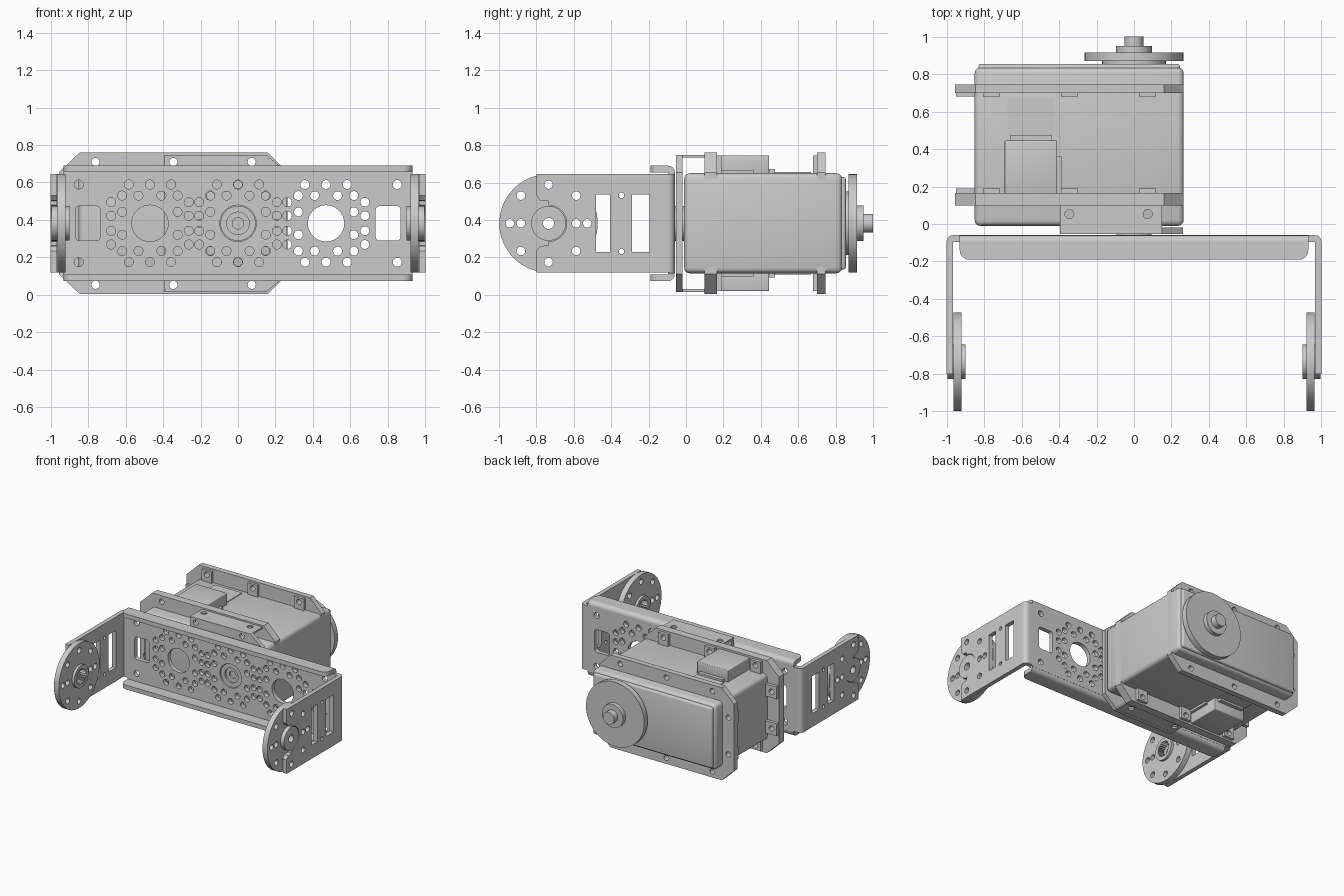
import bpy, bmesh
from math import sin, cos, pi, radians
from mathutils import Matrix, Vector

if "Cube" in bpy.data.objects:
    bpy.data.objects.remove(bpy.data.objects["Cube"])

ZC = 0.382  # height of the common centre line


def finish(name, mesh):
    for p in mesh.polygons:
        p.use_smooth = True
    mesh.set_sharp_from_angle(angle=radians(32))
    ob = bpy.data.objects.new(name, mesh)
    bpy.context.collection.objects.link(ob)
    return ob


def circle(u, v, r, n=20):
    return [(u + r * cos(2 * pi * i / n), v + r * sin(2 * pi * i / n)) for i in range(n)]


def arc(u, v, r, a0, a1, n=8):
    return [(u + r * cos(radians(a0 + (a1 - a0) * i / n)),
             v + r * sin(radians(a0 + (a1 - a0) * i / n))) for i in range(n + 1)]


def rect(u0, u1, v0, v1, r=0.0):
    if not r:
        return [(u0, v0), (u1, v0), (u1, v1), (u0, v1)]
    return (arc(u1 - r, v0 + r, r, -90, 0, 4) + arc(u1 - r, v1 - r, r, 0, 90, 4)
            + arc(u0 + r, v1 - r, r, 90, 180, 4) + arc(u0 + r, v0 + r, r, 180, 270, 4))


def plate(name, axis, a, b, *loops):
    """Extrude an outline with holes from a to b along the axis."""
    cu = bpy.data.curves.new(name, 'CURVE')
    cu.dimensions, cu.fill_mode, cu.extrude = '2D', 'BOTH', (b - a) / 2
    for loop in loops:
        s = cu.splines.new('POLY')
        s.points.add(len(loop) - 1)
        for p, (u, v) in zip(s.points, loop):
            p.co = (u, v, 0, 1)
        s.use_cyclic_u = True
    tmp = bpy.data.objects.new(name, cu)
    bpy.context.collection.objects.link(tmp)
    bpy.context.view_layer.update()
    me = bpy.data.meshes.new_from_object(tmp.evaluated_get(bpy.context.evaluated_depsgraph_get()))
    bpy.data.objects.remove(tmp)
    m = {'X': Matrix(((0, 0, 1), (1, 0, 0), (0, 1, 0))),
         'Y': Matrix(((1, 0, 0), (0, 0, -1), (0, 1, 0))),
         'Z': Matrix.Identity(3)}[axis].to_4x4()
    m.translation['XYZ'.index(axis)] = (a + b) / 2
    me.transform(m)
    bm = bmesh.new()
    bm.from_mesh(me)
    bmesh.ops.remove_doubles(bm, verts=bm.verts, dist=1e-5)
    bmesh.ops.recalc_face_normals(bm, faces=bm.faces)
    bm.to_mesh(me)
    bm.free()
    return finish(name, me)


def box(name, x, y, z, bevel=0.0):
    bm = bmesh.new()
    bmesh.ops.create_cube(bm, size=1)
    for v in bm.verts:
        v.co = Vector([(r[0] + r[1]) / 2 + c * (r[1] - r[0]) for r, c in zip((x, y, z), v.co)])
    if bevel:
        bmesh.ops.bevel(bm, geom=bm.edges[:], offset=bevel, segments=3, profile=0.5, affect='EDGES')
    me = bpy.data.meshes.new(name)
    bm.to_mesh(me)
    bm.free()
    return finish(name, me)


def span(s, a, b):
    return sorted((s * a, s * b))


def vspan(s, a, b):
    return sorted((ZC + s * a, ZC + s * b))


# Wide bracket web with three hole patterns
holes = [circle(x, ZC, 0.097, 32) for x in (-0.47, 0, 0.47)]
pattern = [(0.16 * cos(pi / 8 + i * pi / 4), 0.16 * sin(pi / 8 + i * pi / 4)) for i in range(8)]
pattern += [(0, 0.207), (0, -0.207)]
pattern += [(sx * u, sz * v) for sx in (-1, 1) for sz in (-1, 1)
            for u, v in ((0.113, 0.207), (0.148, 0.148), (0.207, 0.113), (0.207, 0.04))]
holes += [circle(cx + u, ZC + v, 0.024, 14) for cx in (-0.47, 0, 0.47) for u, v in pattern]
holes += [circle(sx * 0.85, ZC + sz * 0.207, 0.024, 14) for sx in (-1, 1) for sz in (-1, 1)]
holes += [rect(*span(s, 0.735, 0.867), ZC - 0.092, ZC + 0.092, 0.02) for s in (-1, 1)]
web = [(-0.93, 0.11), (0.93, 0.11), (0.93, 0.12), (0.965, 0.12), (0.965, 0.645), (0.93, 0.645),
       (0.93, 0.655), (-0.93, 0.655), (-0.93, 0.645), (-0.965, 0.645), (-0.965, 0.12), (-0.93, 0.12)]
plate("bracket_web", 'Y', -0.095, -0.06, web, *holes)

# Folded top and bottom lips of the web
for s, n in ((1, "top"), (-1, "bottom")):
    lip = [(-0.93, -0.095)] + arc(-0.88, -0.14, 0.05, 180, 270) + arc(0.88, -0.14, 0.05, 270, 360) + [(0.93, -0.095)]
    plate(n + "_lip", 'Z', *vspan(s, 0.273, 0.308), lip)
    fold = [(-0.095, ZC + s * 0.273)] + arc(-0.095, ZC + s * 0.273, 0.035, 0, s * 90)
    plate(n + "_lip_fold", 'X', -0.93, 0.93, fold)

# Side arms with slots, open notch for the hub, and the round horns
YC = -0.735
arm = ([(-0.095, 0.12), (-0.095, 0.645), (-0.8, 0.645), (-0.8, 0.53), (-0.78, 0.505), (YC, 0.5)]
       + arc(YC, ZC, 0.097, 90, -90, 20) + [(YC, 0.265), (-0.78, 0.26), (-0.8, 0.235), (-0.8, 0.12)])
arm_holes = [rect(-0.48, -0.405, 0.23, 0.535), rect(-0.29, -0.195, 0.23, 0.535)]
arm_holes += [circle(-0.345, ZC + s * 0.15, 0.015, 12) for s in (-1, 1)]
shared = [(0.148, 0.148), (0.148, -0.148), (0.207, 0), (0.148, 0), (0, 0.207), (0, -0.207)]
arm_holes += [circle(YC + u, ZC + v, 0.023, 14) for u, v in shared]
horn_holes = [circle(YC + u, ZC + v, 0.023, 14)
              for u, v in shared + [(-u, v) for u, v in shared[:4]]]
teeth = [(YC + (0.066 if i % 2 else 0.055) * cos(pi * i / 25),
          ZC + (0.066 if i % 2 else 0.055) * sin(pi * i / 25)) for i in range(50)]
bore = circle(YC, ZC, 0.03)
for s, n in ((-1, "left"), (1, "right")):
    plate(n + "_arm", 'X', *span(s, 0.965, 1.0), arm, *arm_holes)
    plate(n + "_arm_fold", 'Z', 0.12, 0.645,
          [(s * 0.965, -0.095)] + arc(s * 0.965, -0.095, 0.035, 90, 90 - s * 90))
    plate(n + "_horn", 'X', *span(s, 0.92, 0.964), circle(YC, ZC, 0.263, 64), teeth, *horn_holes)
    plate(n + "_horn_collar", 'X', *span(s, 0.9, 0.92), circle(YC, ZC, 0.092, 32), teeth)
    plate(n + "_hub", 'X', *span(s, 0.955, 0.996), circle(YC, ZC, 0.093, 32), bore)

# Bearing between wide bracket and motor
plate("bearing_ring", 'Y', -0.085, 0.0, circle(0, ZC, 0.094, 32), circle(0, ZC, 0.06, 24))
plate("bearing_core", 'Y', -0.07, 0.0, circle(0, ZC, 0.06, 24), circle(0, ZC, 0.03))

# Motor body and rear lid
box("motor_body", (-0.85, 0.265), (-0.01, 0.835), (0.115, 0.65), 0.03)
box("rear_lid", (-0.83, 0.245), (0.8, 0.855), (0.135, 0.63), 0.015)

# Mounting flanges with bolt holes and nut pockets
outline = [(-0.955, 0.11), (-0.845, 0.005), (0.16, 0.005), (0.265, 0.11),
           (0.265, 0.655), (0.16, 0.76), (-0.845, 0.76), (-0.955, 0.655)]
bolts = (-0.76, -0.345, 0.073)
bolt_holes = [circle(x, ZC + s * 0.328, 0.022, 14) for x in bolts for s in (-1, 1)]
end_holes = [circle(-0.905, ZC + s * 0.15, 0.022, 14) for s in (-1, 1)]
for name, y0, y1, p0, p1 in (("front", 0.1, 0.165, 0.16, 0.19), ("rear", 0.7, 0.745, 0.68, 0.705)):
    plate(name + "_flange", 'Y', y0, y1, outline, *bolt_holes, *end_holes)
    for s in (-1, 1):
        for x in bolts:
            plate(name + "_nut_pocket", 'Y', p0, p1,
                  rect(x - 0.045, x + 0.045, *vspan(s, 0.265, 0.363)), circle(x, ZC + s * 0.328, 0.022, 14))
        plate(name + "_end_pocket", 'Y', p0, p1,
              rect(-0.95, -0.85, *vspan(s, 0.1, 0.2)), circle(-0.905, ZC + s * 0.15, 0.022, 14))

# Small C bracket clamped on the front of the motor
clamp = [(-0.395, 0.04), (-0.375, 0.015), (0.15, 0.015), (0.262, 0.11),
         (0.262, 0.655), (0.15, 0.748), (-0.375, 0.748), (-0.395, 0.725)]
plate("clamp_face", 'Y', -0.053, -0.02, clamp,
      *[circle(x, ZC + s * 0.328, 0.022, 14) for x in bolts[1:] for s in (-1, 1)],
      *[circle(0.207 * cos(i * pi / 4), ZC + 0.207 * sin(i * pi / 4), 0.022, 14) for i in range(8)])
for s in (-1, 1):
    plate("clamp_tab", 'Z', *vspan(s, 0.352, 0.366), rect(-0.395, 0.15, -0.053, 0.1),
          *[circle(x, 0.053, 0.024, 14) for x in bolts[1:]])

# Cable sockets above and below
for s, n in ((1, "top"), (-1, "bottom")):
    box(n + "_socket", (-0.69, -0.41), (0.16, 0.445), vspan(s, 0.26, 0.363), 0.006)
    box(n + "_socket_rail", (-0.41, -0.388), (0.16, 0.36), vspan(s, 0.26, 0.285))
    box(n + "_plug_neck", (-0.66, -0.44), (0.44, 0.475), vspan(s, 0.26, 0.29))
    box(n + "_plug_pad", (-0.675, -0.43), (0.47, 0.668), vspan(s, 0.26, 0.274))

# Output horn at the rear
for name, y0, y1, r in (("output_collar", 0.845, 0.872, 0.17), ("output_disc", 0.87, 0.915, 0.263),
                        ("output_hub", 0.91, 0.95, 0.095), ("output_pin", 0.945, 1.0, 0.05)):
    plate(name, 'Y', y0, y1, circle(0, ZC, r, 48))
